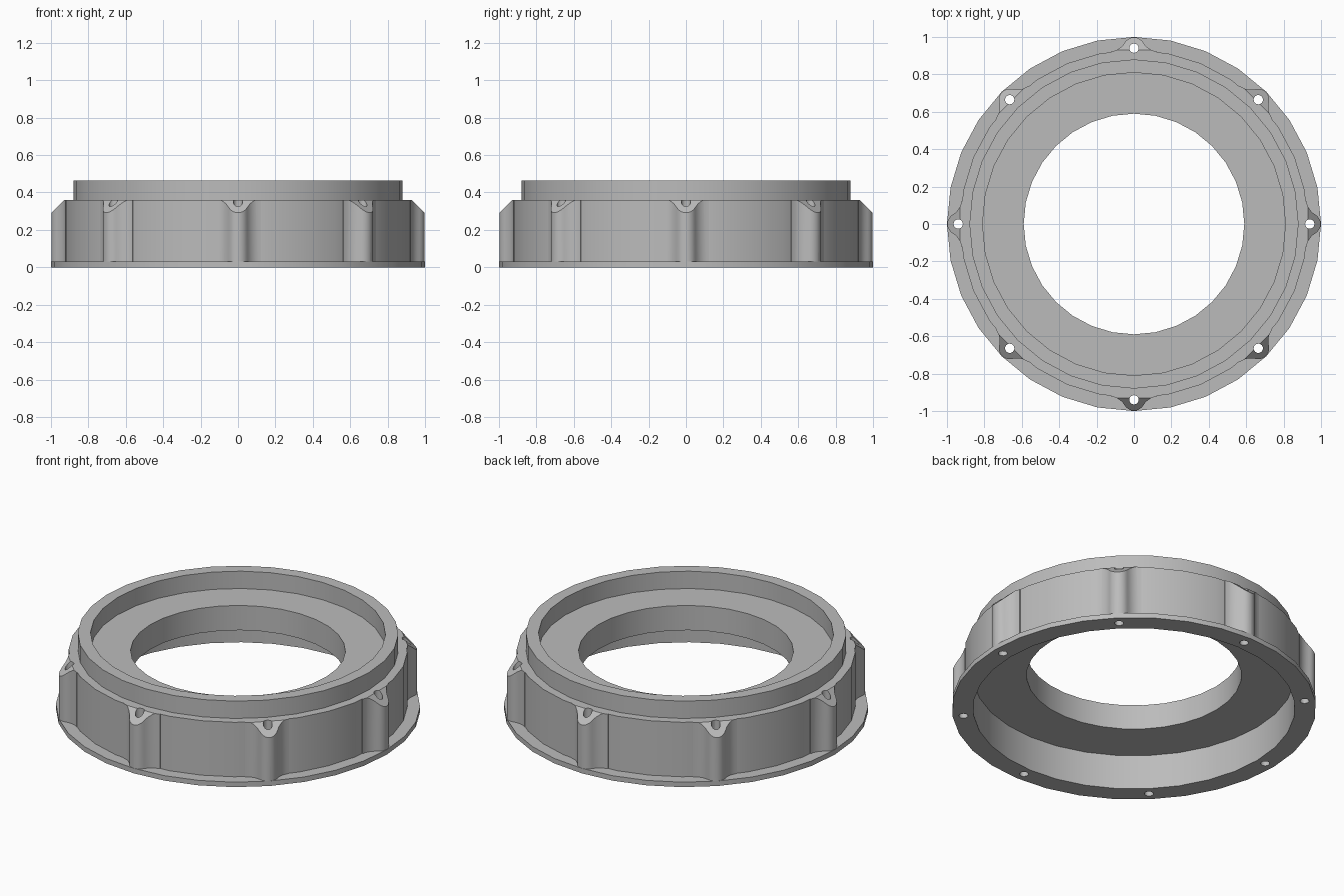
import bpy, bmesh, math
from mathutils import Matrix, Vector

if "Cube" in bpy.data.objects:
    bpy.data.objects.remove(bpy.data.objects["Cube"])

SEGMENTS, LUGS = 32, 8
BODY_R, BODY_TOP, HOLE_R = 0.93, 0.36, 0.94

grey = bpy.data.materials.new("plain_grey")
grey.use_nodes = True
grey.diffuse_color = (0.5, 0.5, 0.5, 1)
grey.node_tree.nodes["Principled BSDF"].inputs["Base Color"].default_value = grey.diffuse_color


def make_object(name, bm):
    bmesh.ops.recalc_face_normals(bm, faces=bm.faces)
    mesh = bpy.data.meshes.new(name)
    bm.to_mesh(mesh)
    bm.free()
    mesh.materials.append(grey)
    obj = bpy.data.objects.new(name, mesh)
    bpy.context.collection.objects.link(obj)
    return obj


def around(bm, geom_source):
    """Repeat one part at every lug position."""
    for i in range(1, LUGS):
        copy = bmesh.ops.duplicate(bm, geom=geom_source)["geom"]
        verts = [g for g in copy if isinstance(g, bmesh.types.BMVert)]
        turn = Matrix.Rotation(math.tau * i / LUGS, 3, "Z")
        bmesh.ops.rotate(bm, verts=verts, matrix=turn)


def lathe(name, profile):
    bm = bmesh.new()
    rings = []
    for i in range(SEGMENTS):
        a = math.tau * i / SEGMENTS
        rings.append([bm.verts.new((r * math.cos(a), r * math.sin(a), z)) for r, z in profile])
    n = len(profile)
    for i in range(SEGMENTS):
        p, q = rings[i], rings[(i + 1) % SEGMENTS]
        for j in range(n):
            k = (j + 1) % n
            bm.faces.new((p[j], q[j], q[k], p[k]))
    return make_object(name, bm)


def arc(center, radius, start, end, steps):
    return [center + radius * Vector((math.cos(a), math.sin(a)))
            for a in (start + (end - start) * i / steps for i in range(steps + 1))]


# Stepped ring: flange, body wall, upper lip, inner shelf and underside recess
ring = lathe("flanged_ring", [
    (0.884, 0), (1, 0), (1, 0.03), (BODY_R, 0.03), (BODY_R, BODY_TOP),
    (0.88, BODY_TOP), (0.88, 0.465), (0.81, 0.465), (0.81, BODY_TOP),
    (0.59, BODY_TOP), (0.59, 0.21), (0.884, 0.21)])

# Screw lug outline: round tip blended to the body by a concave fillet
tip_r, fillet_r = 0.058, 0.1
tip = Vector((0, HOLE_R))
far, near = BODY_R + fillet_r, tip_r + fillet_r
fy = (far ** 2 - near ** 2 + HOLE_R ** 2) / (2 * HOLE_R)
fillet = Vector((math.sqrt(far ** 2 - fy ** 2), fy))
to_body = math.atan2(-fillet.y, -fillet.x) + math.tau
to_tip = math.atan2(tip.y - fillet.y, tip.x - fillet.x) + math.tau
out = to_tip - math.pi
half = arc(fillet, fillet_r, to_body, to_tip, 6) + arc(tip, tip_r, out, math.pi / 2, 5)[1:]
half.insert(0, Vector((half[0].x, 0.895)))
outline = half + [Vector((-p.x, p.y)) for p in reversed(half[:-1])]

# Lugs, with their tops chamfered outwards
bm = bmesh.new()
base = bm.faces.new([bm.verts.new((p.x, p.y, 0.015)) for p in outline])
side = bmesh.ops.extrude_face_region(bm, geom=[base], use_keep_orig=True)["geom"]
bmesh.ops.translate(bm, vec=(0, 0, BODY_TOP - 0.015),
                    verts=[g for g in side if isinstance(g, bmesh.types.BMVert)])
cut = bmesh.ops.bisect_plane(bm, geom=bm.verts[:] + bm.edges[:] + bm.faces[:],
                             plane_co=(0, BODY_R, BODY_TOP), plane_no=(0, 1, 1),
                             clear_outer=True)
bmesh.ops.holes_fill(bm, edges=[e for e in bm.edges if e.is_boundary], sides=0)
around(bm, bm.verts[:] + bm.edges[:] + bm.faces[:])
lugs = make_object("screw_lugs", bm)

# Screw hole cutters
bm = bmesh.new()
bmesh.ops.create_cone(bm, cap_ends=True, segments=16, radius1=0.025, radius2=0.025, depth=2,
                      matrix=Matrix.Translation((0, HOLE_R, 0)))
around(bm, bm.verts[:] + bm.edges[:] + bm.faces[:])
holes = make_object("screw_hole_cutters", bm)

# Merge the lugs, drill the holes and shade
bpy.ops.object.select_all(action="DESELECT")
bpy.context.view_layer.objects.active = ring
ring.select_set(True)
for operation, tool in (("UNION", lugs), ("DIFFERENCE", holes)):
    mod = ring.modifiers.new(operation.title(), "BOOLEAN")
    mod.operation, mod.solver, mod.object = operation, "EXACT", tool
    bpy.ops.object.modifier_apply(modifier=mod.name)
    bpy.data.objects.remove(tool)
bpy.ops.object.shade_smooth_by_angle(angle=math.radians(30))
